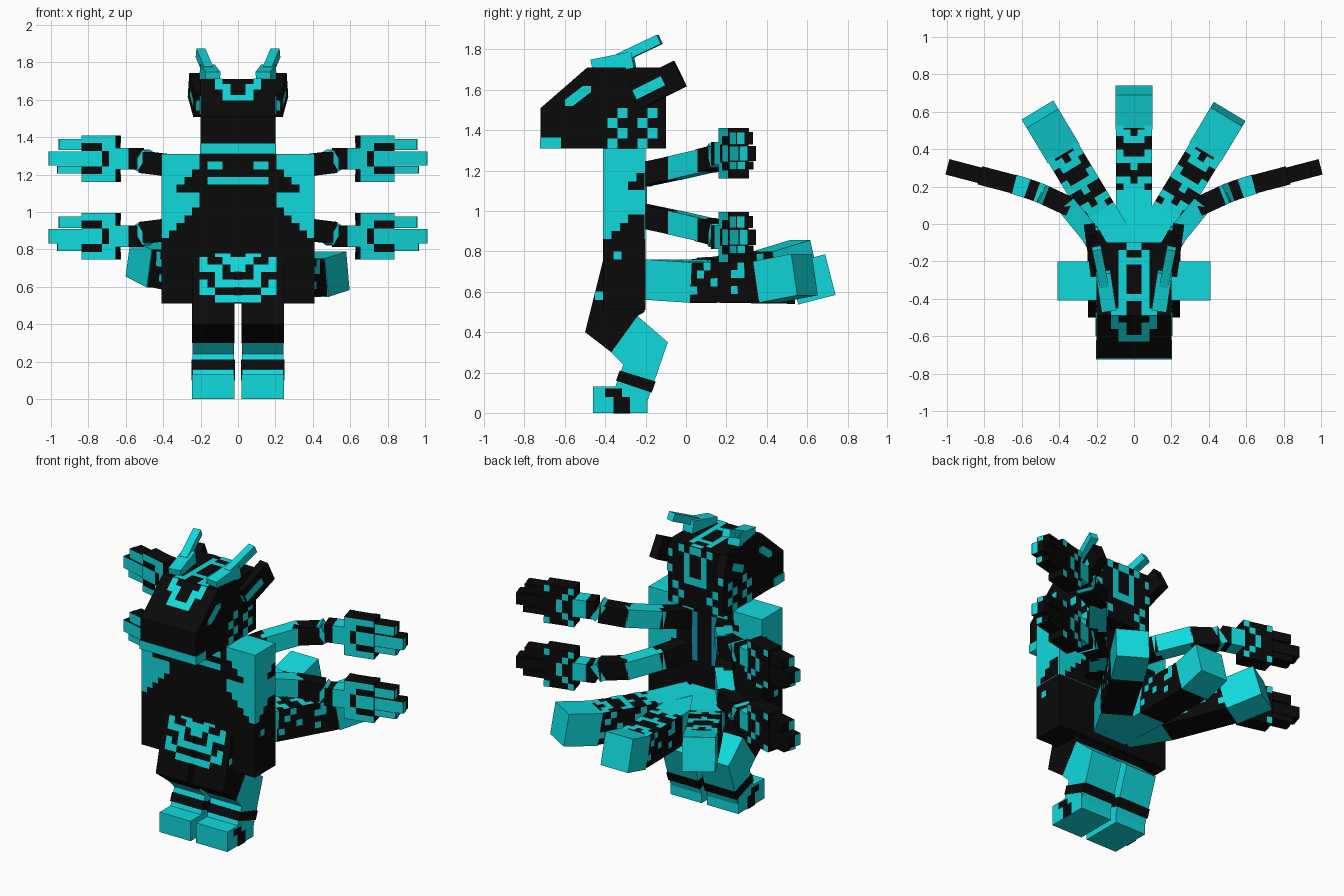
import bpy
from mathutils import Vector as V

cube = bpy.data.objects.get("Cube")
if cube:
    bpy.data.objects.remove(cube, do_unlink=True)


def material(name, rgb):
    m = bpy.data.materials.new(name)
    m.use_nodes = True
    m.diffuse_color = (*rgb, 1)
    m.node_tree.nodes["Principled BSDF"].inputs["Base Color"].default_value = (*rgb, 1)
    return m


CYAN = material("bright cyan", (0.005, 0.70, 0.72))
BLACK = material("near black", (0.003, 0.003, 0.003))
BLUE = material("deep blue", (0.007, 0.32, 0.5))


def mesh(name, verts, faces, mat, s=1):
    """Make an object; s = -1 mirrors it across x."""
    me = bpy.data.meshes.new(name)
    if s < 0:
        faces = [f[::-1] for f in faces]
    me.from_pydata([(p[0] * s, p[1], p[2]) for p in verts], [], faces)
    me.materials.append(mat)
    ob = bpy.data.objects.new(name, me)
    bpy.context.collection.objects.link(ob)
    return ob


def prism(name, outline, x0, x1, mat, s=1):
    """Side outline (y, z), listed clockwise seen from +x, pulled along x."""
    n = len(outline)
    verts = [(x, y, z) for x in (x0, x1) for y, z in outline]
    faces = [tuple(range(n)), tuple(range(2 * n - 1, n - 1, -1))]
    faces += [(i, i + n, (i + 1) % n + n, (i + 1) % n) for i in range(n)]
    return mesh(name, verts, faces, mat, s)


def box(name, x0, x1, y0, y1, z0, z1, mat, s=1):
    return prism(name, [(y0, z0), (y0, z1), (y1, z1), (y1, z0)], x0, x1, mat, s)


def frame(a, b):
    d = (V(b) - V(a)).normalized()
    side = d.cross(V((0, 0, 1))).normalized()
    return d, side, side.cross(d)


def beam(name, a, b, w, h, mat, s=1):
    """Square bar from a to b, w wide and h high."""
    d, side, up = frame(a, b)
    verts = [V(p) + side * i * w / 2 + up * j * h / 2
             for p in (a, b) for i, j in ((-1, -1), (1, -1), (1, 1), (-1, 1))]
    faces = [(3, 2, 1, 0), (4, 5, 6, 7)]
    faces += [(i, (i + 1) % 4, (i + 1) % 4 + 4, i + 4) for i in range(4)]
    return mesh(name, verts, faces, mat, s)


def pixels(name, origin, u, v, rows, mat, s=1):
    """Painted cells: u is one cell right, v is one cell down."""
    o, u, v = V(origin), V(u), V(v)
    o = o + v.cross(u).normalized() * 0.004
    verts, faces = [], []
    for j, row in enumerate(rows):
        for i, c in enumerate(row):
            if c == "X":
                p = o + u * i + v * j
                k = len(verts)
                verts += [p, p + v, p + u + v, p + u]
                faces.append((k, k + 1, k + 2, k + 3))
    return mesh(name, verts, faces, mat, s)


def both(rows):
    return [r[::-1] + r for r in rows]


C = 0.041
# Torso: cyan chest, black belly, stepped black markings
box("chest", -0.41, 0.41, -0.41, -0.2, 0.86, 1.31, CYAN)
box("belly", -0.41, 0.41, -0.41, -0.2, 0.51, 0.86, BLACK)
chest = both(["XXXXX.....", "XX..X.....", "XXXXXX....", "....XXX...", "XXXXXXXX..",
              "XXXXX.....", "XXXXX.....", "XXXXXX....", "XXXXXXX...", "XXXXXXXX..",
              "XXXXXXXXX."])
pixels("chest_marking", (-0.41, -0.41, 1.31), (C, 0, 0), (0, 0, -C), chest, BLACK)
back = [r if "." not in r[8:12] else chest[0] for r in chest]
pixels("back_marking", (0.41, -0.2, 1.31), (-C, 0, 0), (0, 0, -C), back, BLACK)
for s in (-1, 1):
    flank = ["....."] * 3 + ["....X", "...XX", "....."] + ["....."] * 2 + ["...XX", "..XXX", ".XXXX"]
    pixels("flank_marking", (0.41, -0.41, 1.31), (0, C, 0), (0, 0, -C), flank, BLACK, s)
    pixels("flank_spot", (0.41, -0.36, 0.8), (0, C, 0), (0, 0, -C), ["X"], CYAN, s)
    box("back_stripe", 0.05, 0.09, -0.2, -0.192, 0.92, 1.24, BLUE, s)

# Head with sloped snout
prism("head", [(-0.72, 1.31), (-0.72, 1.51), (-0.49, 1.71), (-0.1, 1.71), (-0.1, 1.31)],
      -0.2, 0.2, BLACK)
box("jaw_band", -0.204, 0.204, -0.724, -0.62, 1.309, 1.365, CYAN)
pixels("crown_marking", (-0.123, -0.1, 1.71), (C, 0, 0), (0, -0.039, 0),
       both(["X..", ".X.", "XX.", ".X.", ".X.", ".X.", ".X.", "XX.", ".X.", ".XX"]), CYAN)
slope = V((0, -0.23, -0.2)).normalized() * 0.045
pixels("snout_marking", (-0.123, -0.49, 1.71), (C, 0, 0), slope,
       both(["..X", ".XX", ".X.", "XX."]), CYAN)
pixels("nape_marking", (0.205, -0.1, 1.71), (-C, 0, 0), (0, 0, -0.05),
       both(["X.X..", ".X..X", ".X...", ".X..X", "XX...", "...X.", "..X..", "...X."]), CYAN)
for s in (-1, 1):
    pixels("cheek_marking", (0.2, -0.39, 1.51), (0, 0.05, 0), (0, 0, -0.05),
           [".X..X", "X..X.", ".X..X", "X..X."], CYAN, s)
    prism("eye_stripe", [(-0.6, 1.52), (-0.6, 1.55), (-0.51, 1.62), (-0.47, 1.62),
                         (-0.47, 1.59), (-0.56, 1.52)], 0.198, 0.205, CYAN, s)
    # Ears flare up and backward
    a, b = (0.205, -0.25, 1.57), (0.235, -0.03, 1.68)
    beam("ear", a, b, 0.06, 0.14, BLACK, s)
    d, side, up = frame(a, b)
    pixels("ear_stripe", V(a) + side * 0.03 + up * 0.03, d * 0.04, up * -0.05, ["XXXX"], CYAN, s)
    pixels("ear_front", V(a) - side * 0.02 + up * 0.03, side * 0.04, up * -0.06, ["X"], CYAN, s)
    # Horns in two joints
    beam("horn_base", (0.135, -0.46, 1.71), (0.165, -0.26, 1.75), 0.08, 0.08, CYAN, s)
    beam("horn_tip", (0.16, -0.33, 1.755), (0.2, -0.13, 1.85), 0.05, 0.05, CYAN, s)

# Legs: bent thigh, shin with band, flat foot
for s in (-1, 1):
    prism("thigh", [(-0.5, 0.4), (-0.4, 0.8), (-0.205, 0.8), (-0.205, 0.5), (-0.24, 0.48),
                    (-0.37, 0.3)], 0.02, 0.245, BLACK, s)
    prism("shin", [(-0.33, 0.02), (-0.35, 0.13), (-0.31, 0.24), (-0.37, 0.3), (-0.24, 0.48),
                   (-0.09, 0.35), (-0.19, 0.06), (-0.19, 0.02)], 0.021, 0.244, CYAN, s)
    prism("shin_band", [(-0.347, 0.16), (-0.328, 0.21), (-0.15, 0.155), (-0.17, 0.1)],
          0.017, 0.248, BLACK, s)
    box("foot", 0.02, 0.245, -0.46, -0.19, 0, 0.13, CYAN, s)
    pixels("foot_marking", (0.245, -0.4, 0.12), (0, C, 0), (0, 0, -C),
           ["XX.", ".XX", ".XX"], BLACK, s)
    pixels("thigh_spot", (0.245, -0.45, 0.6), (0, C, 0), (0, 0, -C), ["X"], CYAN, s)
down = V((0, -0.1, -0.4)).normalized() * 0.042
pixels("hip_marking", (-0.205, -0.4, 0.8), (C, 0, 0), down,
       both([".XX..", "XX..X", "X.XXX", "..X..", "XXX.X", "...XX", "XXX.."]), CYAN)

# Four arms reach out from the back, each ending in a three-fingered hand
for s in (-1, 1):
    for level, z0, z1 in (("upper", 1.18, 1.285), ("lower", 0.975, 0.87)):
        zm = z0 * 0.35 + z1 * 0.65
        path = [V((0.14, -0.21, z0)), V((0.23, -0.06, z0 * 0.7 + z1 * 0.3)), V((0.36, 0.1, zm)),
                V((0.49, 0.16, z0 * 0.2 + z1 * 0.8)), V((0.52, 0.172, z1)),
                V((0.57, 0.19, z1)), V((0.65, 0.215, z1))]
        for i, mat in enumerate((BLACK, CYAN, BLACK, CYAN, BLACK, CYAN)):
            a, b = path[i], path[i + 1]
            ext = (b - a).normalized() * (0.015 if i < 3 else 0)
            beam(level + "_arm", a - ext, b + ext, 0.105, 0.115, mat, s)
        if level == "upper":
            box("arm_root_cover", 0.1, 0.19, -0.2, -0.17, z0 - 0.06, z0 + 0.06, BLACK, s)
        a, b = V((0.64, 0.212, z1)), V((0.995, 0.305, z1))
        d, side, up = frame(a, b)
        beam(level + "_palm", a, a + d * 0.19, 0.1, 0.25, BLACK, s)
        face = a + side * 0.05 + up * 0.125
        pixels(level + "_palm_front", face, d * 0.038, up * -0.0416,
               ["XXXXX", "XX...", "X.XXX", "X.XXX", "XX...", "XXXXX"], CYAN, s)
        pixels(level + "_palm_back", a + d * 0.19 - side * 0.05 + up * 0.125, d * -0.038,
               up * -0.0416, ["X...X", "...X.", "..X..", "..X..", "...X.", "X...X"], CYAN, s)
        for off, h, length in ((0.075, 0.06, 0.13), (0.0, 0.075, 0.185), (-0.06, 0.04, 0.14)):
            f0 = a + d * 0.185 + up * off
            f1 = f0 + d * length
            beam(level + "_finger", f0, f1, 0.085, h, BLACK, s)
            pixels(level + "_finger_front", f0 + side * 0.0425 + up * h / 2,
                   d * length, up * -h, ["X"], CYAN, s)
            pixels(level + "_finger_end", f1 + side * 0.0425 + up * h / 2,
                   side * -0.04, up * -h, ["X"], CYAN, s)

# Three thick tails fan out behind
top = ["X...X", "XX.XX", ".XXX.", ".....", "X...X", "XXXXX", "..X..", ".....", "XX.XX", ".XXX."]
spots = ["..X....X..", ".X....XX..", "...X......", "X.....X..."]
W, H = 0.19, 0.2
tails = (("centre", (0, -0.2), (0, 1), 1, (0, 0.38, 0.74, 0.915), (0.66, 0.645, 0.64, 0.685)),
         ("left", (0.06, -0.15), (0.515, 0.857), 1, (0, 0.26, 0.65, 0.86), (0.66, 0.645, 0.65, 0.685)),
         ("right", (0.06, -0.15), (0.515, 0.857), -1, (0, 0.26, 0.65, 0.86), (0.66, 0.66, 0.7, 0.755)))
for label, base, way, s, dist, heights in tails:
    pts = [V((base[0] + way[0] * t, base[1] + way[1] * t, z)) for t, z in zip(dist, heights)]
    for part, mat, a, b in zip(("root", "middle", "tip"), (CYAN, BLACK, CYAN), pts, pts[1:]):
        d, side, up = frame(a, b)
        grow = 0.008 if part == "tip" else 0
        beam(label + "_tail_" + part, a - d * 0.01, b, W + grow, H + grow, mat, s)
        if part == "middle":
            cell = (b - a) / len(top)
            pixels(label + "_tail_top", b - side * W / 2 + up * H / 2,
                   side * W / 5, -cell, top, CYAN, s)
            pixels(label + "_tail_outer", a + side * W / 2 + up * H / 2,
                   cell, up * -0.04, spots, CYAN, s)
            pixels(label + "_tail_inner", b - side * W / 2 + up * H / 2,
                   -cell, up * -0.04, spots, CYAN, s)
